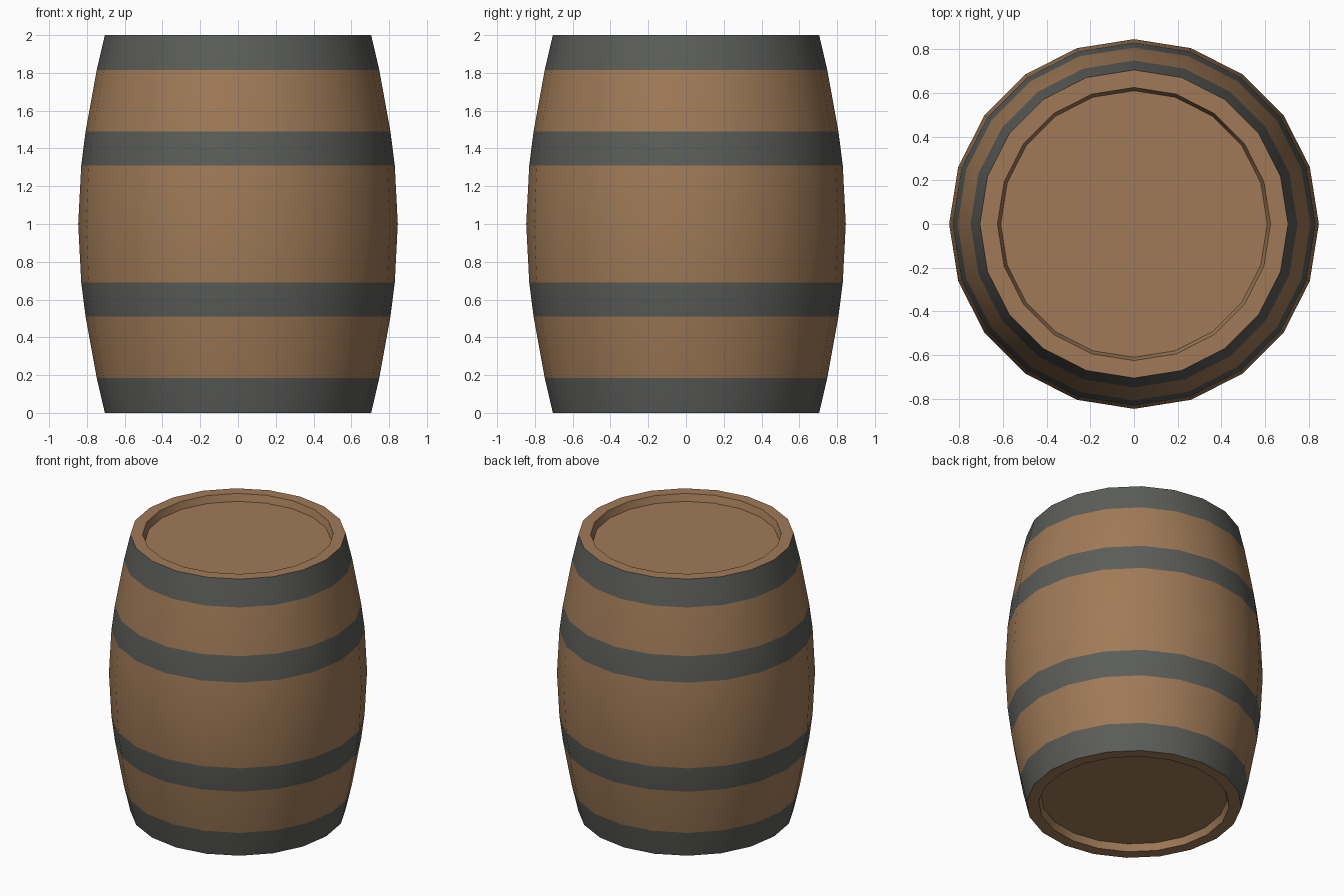
import bpy, bmesh, math

if "Cube" in bpy.data.objects:
    bpy.data.objects.remove(bpy.data.objects["Cube"])

SIDES = 20


def material(name, color):
    m = bpy.data.materials.new(name)
    m.diffuse_color = (*color, 1)
    m.use_nodes = True
    m.node_tree.nodes["Principled BSDF"].inputs["Base Color"].default_value = m.diffuse_color
    return m


wood = material("brown_wood", (0.35, 0.195, 0.095))
iron = material("dark_iron", (0.105, 0.11, 0.1))


def ring(bm, r, z):
    return [bm.verts.new((r * math.cos(2 * math.pi * i / SIDES),
                          r * math.sin(2 * math.pi * i / SIDES), z))
            for i in range(SIDES)]


def finish(bm, name, angle):
    bmesh.ops.recalc_face_normals(bm, faces=bm.faces)
    mesh = bpy.data.meshes.new(name)
    bm.to_mesh(mesh)
    bm.free()
    ob = bpy.data.objects.new(name, mesh)
    bpy.context.collection.objects.link(ob)
    mesh.materials.append(wood)
    mesh.materials.append(iron)
    bpy.ops.object.select_all(action='DESELECT')
    ob.select_set(True)
    bpy.context.view_layer.objects.active = ob
    bpy.ops.object.shade_smooth_by_angle(angle=math.radians(angle))
    return ob


# Barrel shell: lower half of the bulging side, mirrored about z = 1
lower = [(0.705, 0.0), (0.748, 0.185), (0.807, 0.51), (0.83, 0.69)]
side = lower + [(0.846, 1.0)] + [(r, 2 - z) for r, z in reversed(lower)]
RIM, DEPTH = 0.625, 0.05
profile = side + [(RIM, 2.0), (RIM - 0.015, 2 - DEPTH)]
profile = [(RIM - 0.015, DEPTH), (RIM, 0.0)] + profile

bm = bmesh.new()
rings = [ring(bm, r, z) for r, z in profile]
hoop_segments = {2, 4, 7, 9}      # side spans covered by iron hoops
for s, (a, b) in enumerate(zip(rings, rings[1:])):
    for i in range(SIDES):
        j = (i + 1) % SIDES
        f = bm.faces.new((a[i], a[j], b[j], b[i]))
        f.material_index = 1 if s in hoop_segments else 0
# Recessed round heads at both ends
bm.faces.new(rings[0])
bm.faces.new(rings[-1])
finish(bm, "barrel", 35)
